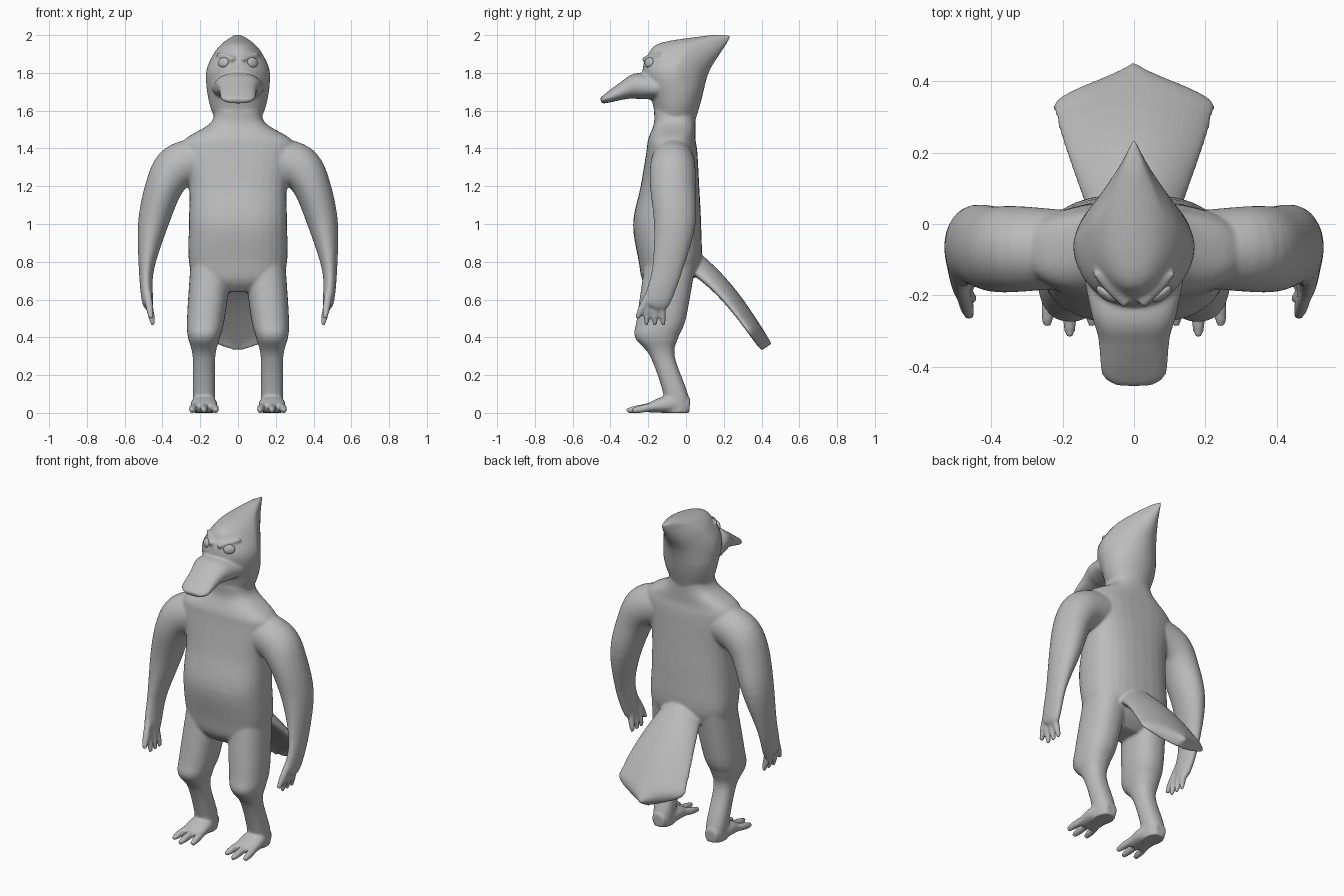
import bpy, bmesh, math
from mathutils import Vector

cube = bpy.data.objects.get("Cube")
if cube:
    bpy.data.objects.remove(cube, do_unlink=True)

shade = 0.5
colour = (shade, shade, shade, 1)
grey = bpy.data.materials.new("plain grey")
grey.use_nodes = True
grey.diffuse_color = colour
grey.node_tree.nodes["Principled BSDF"].inputs["Base Color"].default_value = colour

ACROSS, DEPTH, UP = Vector((1, 0, 0)), Vector((0, 1, 0)), Vector((0, 0, 1))
SIDES, STEPS = 32, 5
skin = bmesh.new()


def smooth_rows(rows):
    """Pass a soft curve through every section row."""
    rows = [Vector(row) for row in rows]
    padded = [rows[0]] + rows + [rows[-1]]
    result = []
    for before, start, end, after in zip(padded, padded[1:], padded[2:], padded[3:]):
        leave, arrive = (end - before) / 2, (after - start) / 2
        for step in range(STEPS):
            t = step / STEPS
            ease = t * t * (3 - 2 * t)
            result.append(start.lerp(end, ease) + leave * t * (1 - t) ** 2 - arrive * t * t * (1 - t))
    return result + [rows[-1]]


def rounded(value, power):
    return math.copysign(abs(value) ** (2 / power), value)


def loft(rows, side=ACROSS, level=False, power=2, droop=0, taper=None, mirror=1):
    """Closed skin through rows of x, y, z, side radius and other radius."""
    rows = smooth_rows(rows)
    centres = [Vector(row[:3]) for row in rows]
    rings = []
    for i, centre in enumerate(centres):
        following, previous = centres[min(i + 1, len(rows) - 1)], centres[max(i - 1, 0)]
        along = UP if level else (following - previous).normalized()
        u = (side - along * side.dot(along)).normalized()
        v = along.cross(u)
        wide, deep = rows[i][3:]
        pinch = taper(centre.z) if taper else 0
        ring = []
        for k in range(SIDES):
            angle = math.tau * k / SIDES
            c, s = rounded(math.cos(angle), power), rounded(math.sin(angle), power)
            point = centre + u * wide * c * (1 - pinch * max(s, 0)) + v * (deep * s + droop * c * c)
            point.x *= mirror
            ring.append(skin.verts.new(point))
        rings.append(ring)
    for lower, upper in zip(rings, rings[1:]):
        for k in range(SIDES):
            skin.faces.new((lower[k - 1], lower[k], upper[k], upper[k - 1]))
    skin.faces.new(rings[0][::-1])
    skin.faces.new(rings[-1])


def upright(rows, lean=lambda z: 0, **options):
    """Level sections from height, front, back and half width."""
    loft([(lean(z), (front + back) / 2, z, width, (back - front) / 2)
          for z, front, back, width in rows], level=True, **options)


def digit(root, tip, radius, side, mirror):
    """Straight finger, toe or ridge that thins toward its tip."""
    root, tip = Vector(root), Vector(tip)
    thin = radius * 0.6
    loft([(*root, radius, radius), (*root.lerp(tip, 0.6), radius, radius), (*tip, thin, thin)],
         side=side, mirror=mirror)


def thigh_lean(z):
    return 0.18 - 0.1 * max(z - 0.4, 0)


def crest_pinch(z):
    return min(max(2 * (z - 1.7), 0), 0.6)


def paddle(t):
    """Tail section at fraction t, widening to a rounded end."""
    width = (0.09 + 0.15 * t) * math.sqrt(1 - t ** 10) + 0.02
    return (0, 0.43 * t, 0.83 - 0.48 * t + 0.05 * math.sin(math.pi * t), width, 0.06 - 0.03 * t)


# Torso and neck
upright([(.64, -.18, -.03, .12), (.7, -.23, .03, .22), (.8, -.25, .08, .26), (1, -.28, .08, .26),
         (1.2, -.24, .07, .26), (1.38, -.21, .06, .3), (1.45, -.2, .05, .28),
         (1.53, -.17, .05, .15), (1.6, -.17, .05, .12)], power=2.5)

# Head rising into a backward pointing crest
upright([(1.55, -.16, .05, .12), (1.65, -.18, .08, .155), (1.8, -.23, .12, .17), (1.9, -.2, .18, .13),
         (1.96, -.13, .22, .08), (2, .13, .24, .02)], taper=crest_pinch)

# Broad flat bill
loft([(0, y, z, width, height) for y, z, width, height in (
    (-.15, 1.72, .14, .06), (-.25, 1.73, .12, .07), (-.32, 1.71, .1, .05),
    (-.42, 1.665, .09, .025), (-.45, 1.65, .05, .015))], power=2.3)

# Paddle tail with drooping edges
loft([paddle(i / 8) for i in range(9)], droop=0.035)

for side in (1, -1):
    # Arm from shoulder to palm
    loft([(.2, -.07, 1.34, .11, .12), (.32, -.07, 1.3, .12, .12), (.39, -.07, 1.2, .12, .1),
          (.45, -.06, 1, .11, .08), (.485, -.1, .76, .08, .04), (.48, -.15, .6, .07, .03),
          (.47, -.17, .56, .05, .02)], side=DEPTH, mirror=side)

    # Leg
    upright([(.78, -.22, .05, .11), (.5, -.26, 0, .1), (.4, -.27, -.04, .085), (.3, -.19, -.06, .06),
             (.1, -.12, .01, .06), (0, -.12, .02, .055)], lean=thigh_lean, power=2.3, mirror=side)

    # Foot with a flat sole
    loft([(.18, y, height, width, height) for y, width, height in (
        (.02, .04, .04), (-.1, .07, .045), (-.2, .065, .025))], power=2.4, mirror=side)

    # Three fingers and three toes
    for i in (-1, 0, 1):
        digit((.475, -.165 + .035 * i, .6), (.45, -.165 + .045 * i, .465), .018, DEPTH, side)
        digit((.18 + .05 * i, -.16, .035), (.18 + .065 * i, -.315 + .03 * i * i, .012), .021, ACROSS, side)

    # Thumb and brow ridge
    digit((.48, -.19, .64), (.46, -.26, .5), .02, DEPTH, side)
    digit((.02, -.225, 1.87), (.11, -.135, 1.9), .015, UP, side)

bmesh.ops.recalc_face_normals(skin, faces=skin.faces)
mesh = bpy.data.meshes.new("body")
skin.to_mesh(mesh)
skin.free()
mesh.materials.append(grey)
body = bpy.data.objects.new("body", mesh)
bpy.context.collection.objects.link(body)

# Fuse the parts into one soft skin
fuse = body.modifiers.new("fuse", "REMESH")
fuse.mode = "VOXEL"
fuse.voxel_size = 0.0075
fuse.use_smooth_shade = True
soften = body.modifiers.new("soften", "SMOOTH")
soften.factor = 0.5
soften.iterations = 8

# Eyes
for name, side in (("left_eye", 1), ("right_eye", -1)):
    bpy.ops.mesh.primitive_uv_sphere_add(segments=24, ring_count=16, radius=0.03,
                                         location=(.078 * side, -.196, 1.855),
                                         rotation=(-.2, 0, .65 * side))
    eye = bpy.context.object
    eye.name = name
    eye.scale = (1.1, 0.5, 0.9)
    eye.data.materials.append(grey)
    bpy.ops.object.shade_smooth()
